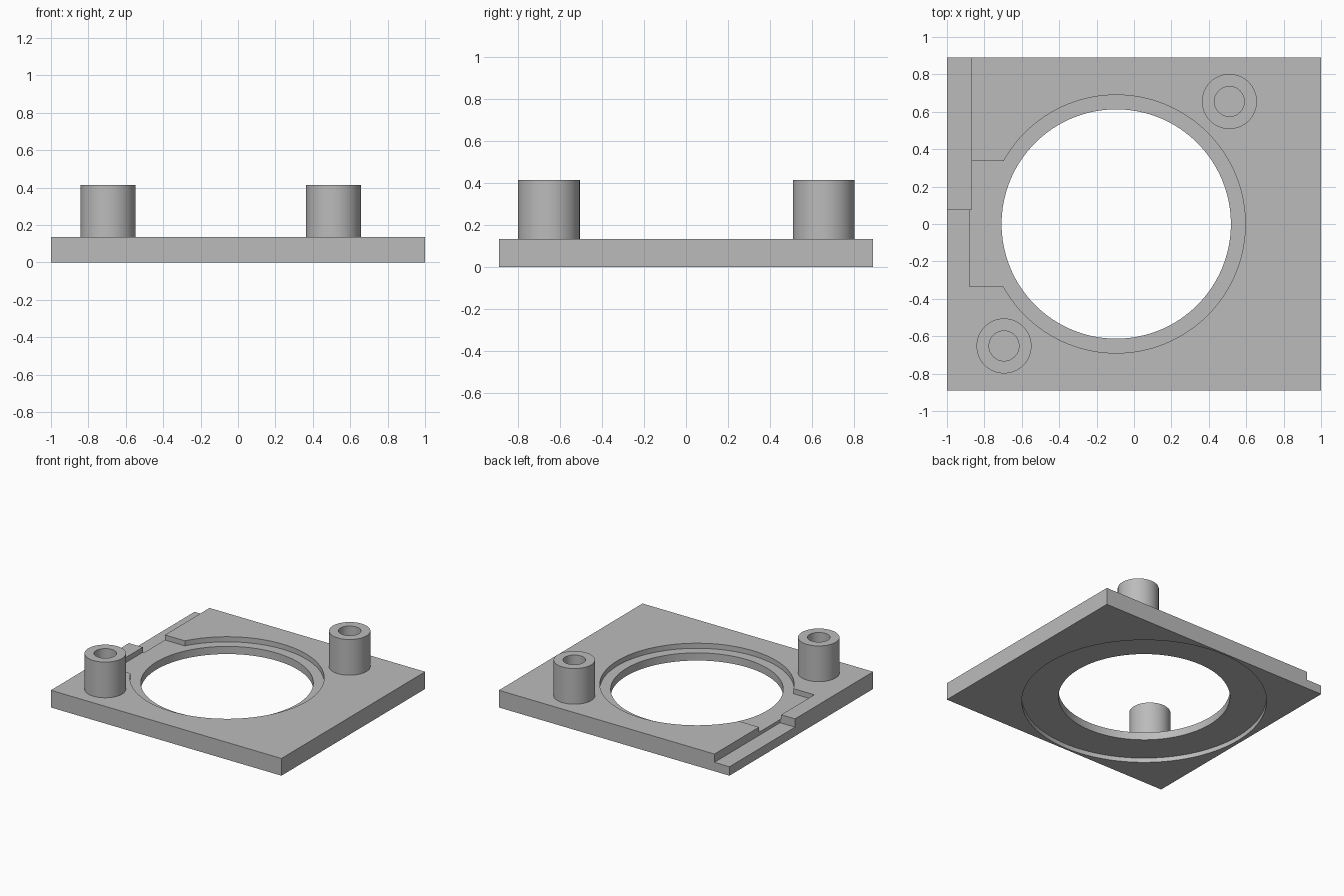
import bpy
from mathutils import Matrix, Vector

cube = bpy.data.objects.get("Cube")
if cube:
    bpy.data.objects.remove(cube, do_unlink=True)

GREY = (0.5, 0.5, 0.5, 1)
mat = bpy.data.materials.new("plain grey")
mat.use_nodes = True
mat.diffuse_color = GREY
mat.node_tree.nodes["Principled BSDF"].inputs["Base Color"].default_value = GREY

HOLE = (-0.095, 0.0)
TOP = 0.135


def box(name, lo, hi):
    lo, hi = Vector(lo), Vector(hi)
    bpy.ops.mesh.primitive_cube_add(size=1)
    ob = bpy.context.object
    ob.name = name
    ob.data.transform(Matrix.Translation((lo + hi) / 2) @ Matrix.Diagonal((*(hi - lo), 1)))
    ob.data.materials.append(mat)
    return ob


def cylinder(name, centre, radius, z0, z1, sides):
    bpy.ops.mesh.primitive_cylinder_add(vertices=sides, radius=radius, depth=z1 - z0)
    ob = bpy.context.object
    ob.name = name
    ob.data.transform(Matrix.Translation((*centre, (z0 + z1) / 2)))
    ob.data.materials.append(mat)
    return ob


def cut(target, cutter):
    cutter.hide_render = True
    mod = target.modifiers.new("cut", "BOOLEAN")
    mod.operation = "DIFFERENCE"
    mod.solver = "EXACT"
    mod.object = cutter
    bpy.context.view_layer.objects.active = target
    bpy.ops.object.modifier_apply(modifier=mod.name)
    bpy.data.objects.remove(cutter, do_unlink=True)


def smooth(ob):
    bpy.ops.object.select_all(action="DESELECT")
    ob.select_set(True)
    bpy.context.view_layer.objects.active = ob
    bpy.ops.object.shade_smooth_by_angle(angle=0.5)


# Base plate with stepped round opening: through hole, top ledge, underside recess
plate = box("base_plate", (-1, -0.89, 0), (1, 0.89, TOP))
cut(plate, cylinder("through_hole", HOLE, 0.613, -0.1, 0.3, 128))
cut(plate, cylinder("top_ledge", HOLE, 0.69, 0.095, 0.3, 128))
cut(plate, cylinder("underside_recess", HOLE, 0.875, -0.1, 0.035, 128))

# Shallow notch beside the opening and deeper channel along the side edge
cut(plate, box("notch", (-0.88, -0.333, 0.095), (-0.5, 0.337, 0.3)))
cut(plate, box("edge_channel", (-1.1, 0.077, 0.07), (-0.87, 1.0, 0.3)))
smooth(plate)

# Hollow mounting posts in opposite corners
for name, centre in (("back_left_post", (0.51, 0.655)), ("front_right_post", (-0.695, -0.652))):
    post = cylinder(name, centre, 0.147, TOP - 0.005, 0.415, 64)
    cut(post, cylinder("bore", centre, 0.08, TOP + 0.001, 0.6, 64))
    smooth(post)
